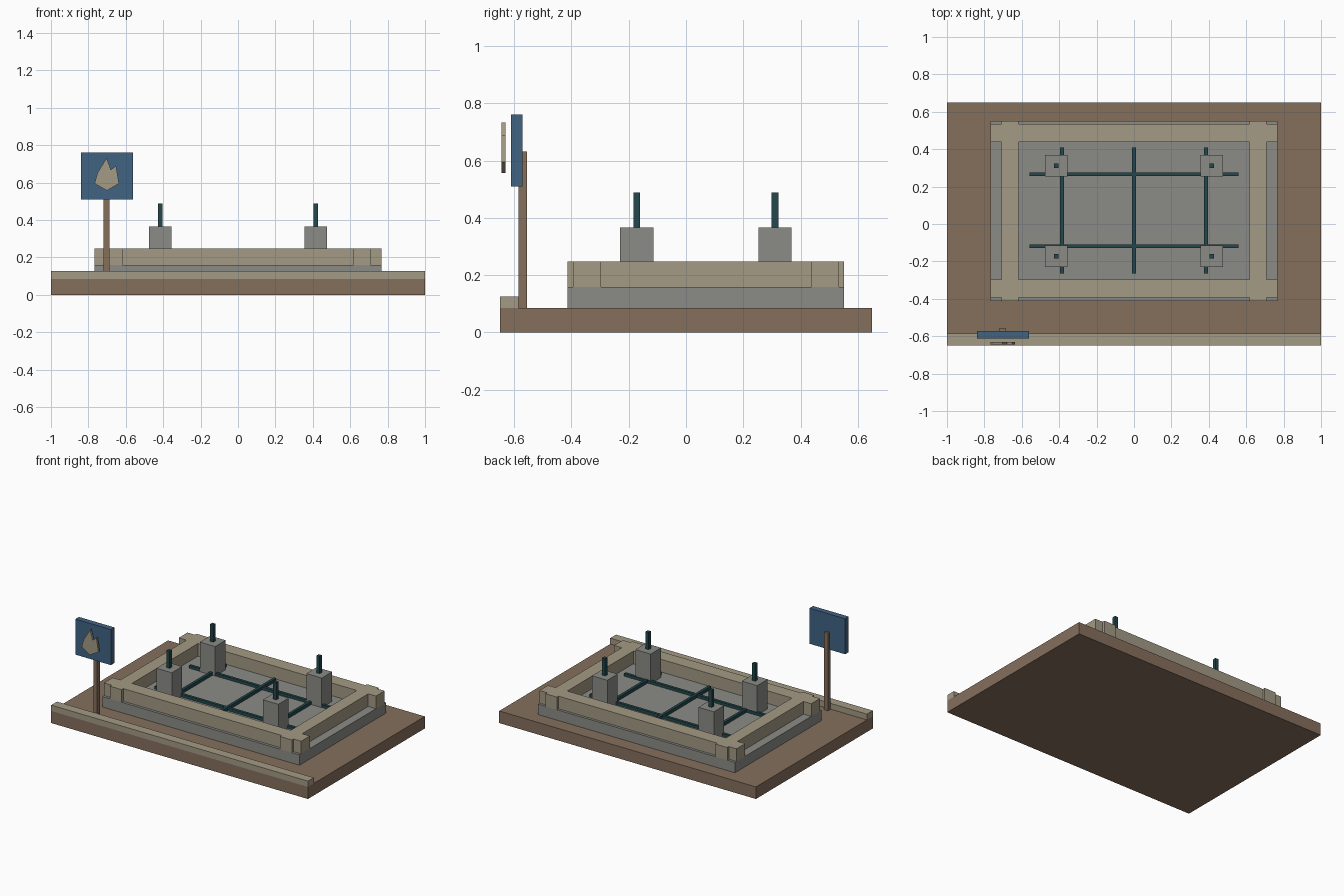
import bpy
import bmesh

cube = bpy.data.objects.get("Cube")
if cube:
    bpy.data.objects.remove(cube, do_unlink=True)


def material(name, rgb):
    m = bpy.data.materials.new(name)
    m.use_nodes = True
    color = (*rgb, 1)
    m.diffuse_color = color
    m.node_tree.nodes["Principled BSDF"].inputs["Base Color"].default_value = color
    return m


earth = material("earth brown", (0.235, 0.16, 0.108))
timber = material("pale timber", (0.37, 0.325, 0.235))
concrete = material("concrete grey", (0.26, 0.262, 0.243))
steel = material("dark teal steel", (0.017, 0.065, 0.075))
blue = material("sign blue", (0.052, 0.125, 0.225))


def finish(name, bm, mat):
    bmesh.ops.recalc_face_normals(bm, faces=bm.faces)
    mesh = bpy.data.meshes.new(name)
    bm.to_mesh(mesh)
    bm.free()
    mesh.materials.append(mat)
    obj = bpy.data.objects.new(name, mesh)
    bpy.context.collection.objects.link(obj)
    return obj


def box(name, x, y, z, mat):
    """Box from its (low, high) range on each axis."""
    bm = bmesh.new()
    bmesh.ops.create_cube(bm, size=1)
    for v in bm.verts:
        v.co = [r[0] if c < 0 else r[1] for c, r in zip(v.co, (x, y, z))]
    return finish(name, bm, mat)


def around(center, size):
    return (center - size / 2, center + size / 2)


GROUND, SLAB, WALL = 0.085, 0.158, 0.247

# Ground, kerb and foundation slab
box("ground", (-1, 1), (-0.65, 0.65), (0, GROUND), earth)
box("kerb", (-1, 1), (-0.65, -0.585), (GROUND, 0.126), timber)
box("foundation", (-0.768, 0.768), (-0.413, 0.552), (GROUND, SLAB), concrete)

# Crossed timber frame with overlapping corners
for name, y in (("front_beam", (-0.394, -0.297)), ("back_beam", (0.438, 0.534))):
    box(name, (-0.768, 0.768), y, (SLAB, WALL), timber)
for name, x in (("right_beam", (-0.708, -0.618)), ("left_beam", (0.618, 0.708))):
    box(name, x, (-0.413, 0.552), (SLAB, WALL), timber)

# Concrete piers with a steel rod standing in each
for row, y in (("front", -0.172), ("back", 0.311)):
    for side, x in (("right", -0.415), ("left", 0.415)):
        box(f"{row}_{side}_pier", around(x, 0.12), around(y, 0.116),
            (SLAB, 0.366), concrete)
        box(f"{row}_{side}_rod", around(x, 0.024), around(y, 0.024),
            (0.366, 0.488), steel)

# Reinforcement grid lying on the slab
for i, y in enumerate((-0.119, 0.265)):
    box(f"long_bar_{i}", (-0.56, 0.56), around(y, 0.019), (SLAB, 0.178), steel)
for i, x in enumerate((-0.385, 0, 0.385)):
    box(f"cross_bar_{i}", around(x, 0.019), (-0.265, 0.41), (SLAB, 0.181), steel)

# Sign post and board
box("sign_post", around(-0.703, 0.03), (-0.585, -0.555), (GROUND, 0.632), earth)
box("sign_board", (-0.84, -0.562), (-0.611, -0.571), (0.51, 0.76), blue)

# Jagged plate in front of the board
outline = [(-0.702, 0.733), (-0.68, 0.668), (-0.652, 0.69), (-0.636, 0.595),
           (-0.701, 0.557), (-0.767, 0.595), (-0.752, 0.65)]
bm = bmesh.new()
face = bm.faces.new([bm.verts.new((x, -0.645, z)) for x, z in outline])
extruded = bmesh.ops.extrude_face_region(bm, geom=[face])["geom"]
bmesh.ops.translate(bm, vec=(0, 0.015, 0),
                    verts=[g for g in extruded if isinstance(g, bmesh.types.BMVert)])
finish("sign_plate", bm, timber)
